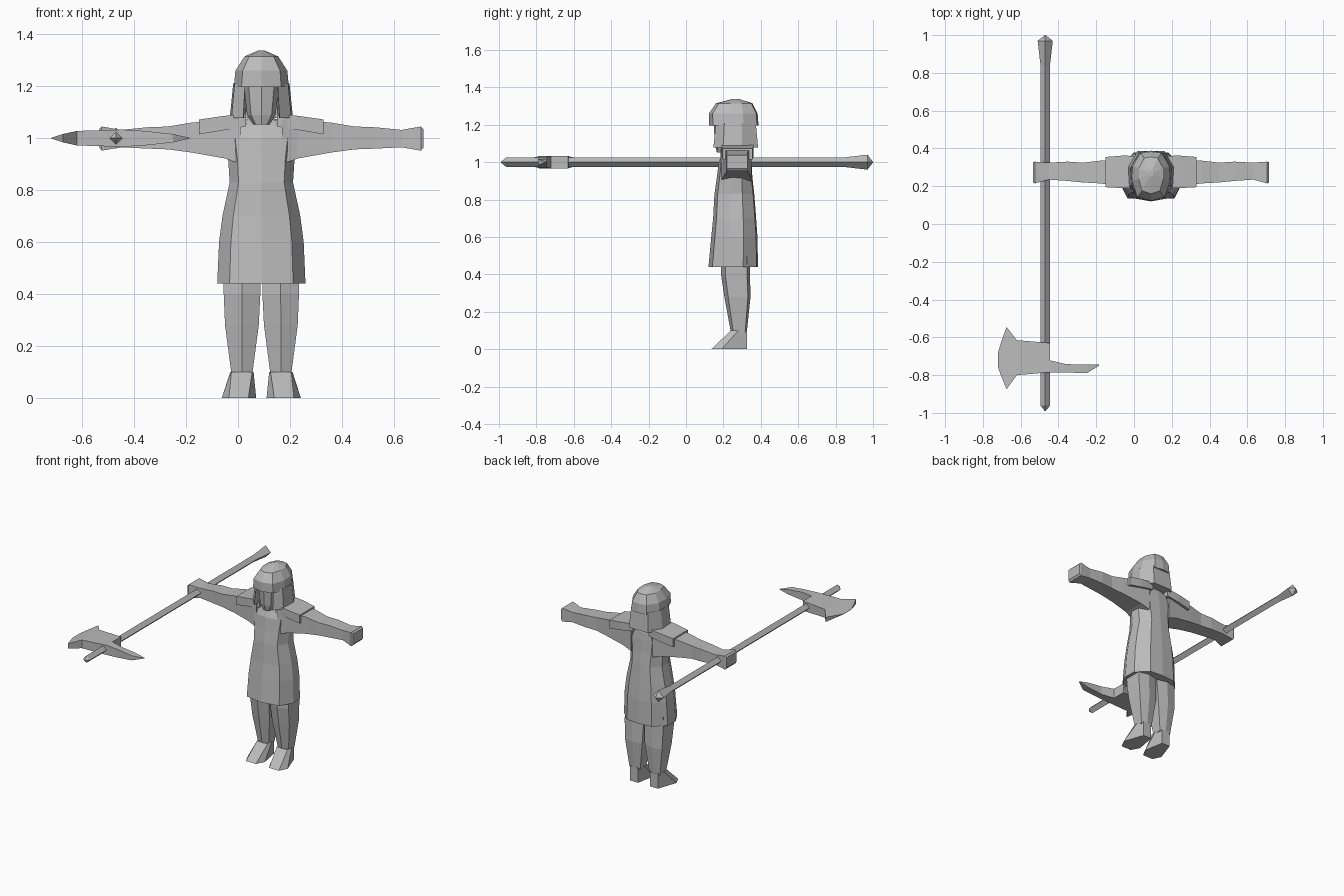
import bpy, bmesh, math

if "Cube" in bpy.data.objects:
    bpy.data.objects.remove(bpy.data.objects["Cube"])

CX = 0.09  # centre line of the figure

grey = bpy.data.materials.new("plain grey")
grey.diffuse_color = (0.5, 0.5, 0.5, 1)
grey.use_nodes = True
grey.node_tree.nodes["Principled BSDF"].inputs["Base Color"].default_value = grey.diffuse_color


def loft(name, rings, mirror=False):
    """Skin a list of equal-length rings, cap the ends; optionally mirror about the figure."""
    bm = bmesh.new()
    for s in ((1, -1) if mirror else (1,)):
        loops = [[bm.verts.new((CX + s * (x - CX), y, z)) for x, y, z in r] for r in rings]
        n = len(loops[0])
        for a, b in zip(loops, loops[1:]):
            for i in range(n):
                bm.faces.new((a[i], a[(i + 1) % n], b[(i + 1) % n], b[i]))
        bm.faces.new(loops[0])
        bm.faces.new(loops[-1])
    bmesh.ops.remove_doubles(bm, verts=bm.verts, dist=0.0004)
    bmesh.ops.recalc_face_normals(bm, faces=bm.faces)
    me = bpy.data.meshes.new(name)
    bm.to_mesh(me)
    bm.free()
    me.materials.append(grey)
    ob = bpy.data.objects.new(name, me)
    bpy.context.collection.objects.link(ob)
    return ob


def body_ring(z, w, yf, yb, k=0.72):
    """Ten-sided horizontal ring: flat front panel, chamfered corners, centre seams."""
    d = yb - yf
    half = [(0, yf), (k * w, yf + .08 * d), (w, yf + .4 * d), (w * .97, yb - .3 * d), (.55 * w, yb - .03 * d)]
    pts = half + [(0, yb)] + [(-x, y) for x, y in half[:0:-1]]
    return [(CX + x, y, z) for x, y in pts]


def box_ring(x, y0, y1, z0, z1):
    """Rectangle standing across the x axis."""
    return [(x, y0, z0), (x, y1, z0), (x, y1, z1), (x, y0, z1)]


# Tunic
loft("tunic", [body_ring(*r) for r in (
    (.44, .17, .12, .385), (.60, .163, .135, .382), (.70, .15, .145, .375),
    (.83, .122, .152, .365), (.92, .128, .165, .355), (1.0, .14, .175, .35),
    (1.05, .11, .195, .345), (1.075, .055, .22, .335))])

# Neck
loft("neck", [body_ring(z, .042, .23, .31) for z in (1.04, 1.12)])

# Arms with sleeves and blocky hands
loft("arms", [box_ring(CX + x, *r) for x, r in (
    (.08, (.185, .35, .90, 1.07)), (.14, (.20, .345, .922, 1.07)), (.27, (.215, .335, .945, 1.06)),
    (.36, (.22, .325, .957, 1.045)), (.44, (.228, .33, .96, 1.042)), (.54, (.235, .325, .965, 1.032)),
    (.615, (.215, .33, .952, 1.045)), (.625, (.22, .328, .965, 1.035)))], mirror=True)

# Shoulder plates
loft("shoulder_plates", [box_ring(CX + x, *r) for x, r in (
    (.06, (.19, .36, 1.045, 1.095)), (.15, (.19, .362, 1.03, 1.085)),
    (.24, (.195, .355, 1.015, 1.072)))], mirror=True)


# Legs
def leg_ring(z, x0, x1, y0, y1):
    c, m = (x0 + x1) / 2, (y0 + y1) / 2
    return [(CX + x, y, z) for x, y in ((c, y0), (x1, y0 + .3 * (m - y0)), (x1, y1 - .2 * (y1 - m)),
                                        (c, y1), (x0, y1 - .2 * (y1 - m)), (x0, y0 + .3 * (m - y0)))]


loft("legs", [leg_ring(*r) for r in (
    (.09, .035, .115, .24, .325), (.28, .010, .14, .205, .345),
    (.40, .004, .145, .187, .342), (.50, .004, .145, .187, .34))], mirror=True)

# Feet
loft("feet", [[(CX + x, y, z) for x, y, z in r] for r in (
    ((.035, .24, .10), (.115, .24, .10), (.12, .28, .10), (.105, .325, .10), (.045, .325, .10), (.03, .28, .10)),
    ((.05, .135, .0), (.125, .135, .0), (.152, .19, .0), (.105, .325, .0), (.045, .325, .0), (.02, .19, .0)))],
    mirror=True)

# Face
loft("face", [body_ring(*r) for r in (
    (1.052, .03, .165, .25), (1.09, .055, .155, .32), (1.20, .068, .148, .34), (1.26, .07, .15, .34))])

# Hair: crown with fringe, and curtain wrapping the sides and back
loft("hair_crown", [body_ring(*r) for r in (
    (1.197, .106, .122, .388), (1.26, .10, .122, .383), (1.315, .065, .16, .355), (1.338, .012, .25, .285))])
curtain = ((.068, .15), (.112, .20), (.118, .30), (.07, .382))
loft("hair_curtain", [[(CX + s * x * w, .27 + (y - .27) * w, z - (.27 - y) * t)
                       for s, pts in ((1, curtain), (-1, curtain[::-1])) for x, y in pts]
                      + [(CX + s * x, y, z) for s, x, y in ((-1, .06, .31), (1, .06, .31))]
                      for z, w, t in ((1.078, 1.03, -.0), (1.21, .92, 0))])

# Axe shaft with flared butt
loft("axe_shaft", [[(-.47 + r * math.cos(a * math.pi / 2), y, 1 + r * math.sin(a * math.pi / 2)) for a in range(4)]
                   for y, r in ((-.99, .002), (-.962, .025), (.84, .025), (.97, .04), (1.0, .002))])

# Axe head: crescent blade, collar and curved back spike
loft("axe_head", [box_ring(x, y0, y1, 1 - t, 1 + t) for x, y0, y1, t in (
    (-.72, -.76, -.68, .001), (-.705, -.80, -.63, .006), (-.675, -.875, -.545, .016),
    (-.62, -.80, -.615, .028), (-.445, -.785, -.63, .033), (-.444, -.785, -.722, .033),
    (-.36, -.786, -.742, .028), (-.25, -.79, -.744, .016), (-.185, -.75, -.745, .001))])
